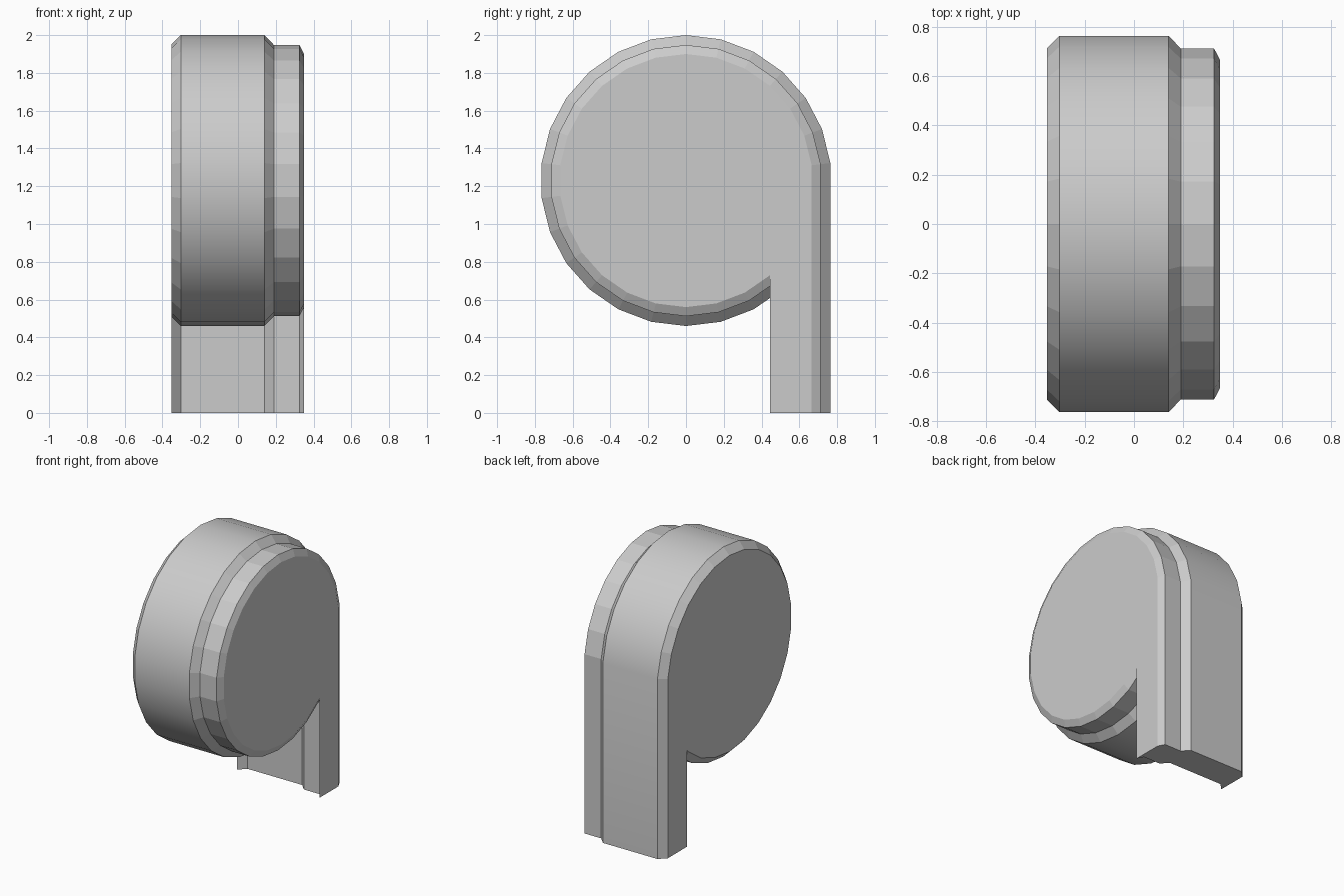
import bpy, bmesh
from math import sin, cos, pi

if "Cube" in bpy.data.objects:
    bpy.data.objects.remove(bpy.data.objects["Cube"])

SIDES, CENTER_Z, THICK = 26, 1.23, 0.22
STEP = 2 * pi / SIDES

# Cross-section across the width: (x, outer radius)
SECTION = [(-0.353, 0.72), (-0.303, 0.77), (0.14, 0.77),
           (0.19, 0.718), (0.325, 0.718), (0.35, 0.67)]


def outline(r):
    """Side outline (y, z): round head with a straight tail hanging down."""
    head = [(r * cos(STEP * (j + 0.5)), CENTER_Z + r * sin(STEP * (j + 0.5)))
            for j in range(24)]
    outer_y = head[0][0]
    inner_y = outer_y - THICK
    # where the round edge runs into the inner side of the tail
    (ya, za), (yb, zb) = head[22], head[23]
    t = max(0.002, (inner_y - ya) / (yb - ya))
    inner_y = ya + (yb - ya) * t
    notch = (inner_y, za + (zb - za) * t)
    return [(outer_y, 0)] + head[:23] + [notch, (inner_y, 0)]


bm = bmesh.new()
rings = [[bm.verts.new((x, y, z)) for y, z in outline(r)] for x, r in SECTION]

# Walls between neighbouring rings; the wide main band is smooth
for i, (a, b) in enumerate(zip(rings, rings[1:])):
    for k in range(len(a) - 1):
        f = bm.faces.new((a[k], a[k + 1], b[k + 1], b[k]))
        f.smooth = (i == 1 and k < len(a) - 2)

# Flat side caps and the tail's foot
bm.faces.new(rings[0])
bm.faces.new(rings[-1])
bm.faces.new([r[0] for r in rings] + [r[-1] for r in reversed(rings)])
bmesh.ops.recalc_face_normals(bm, faces=bm.faces[:])

mesh = bpy.data.meshes.new("round_head_with_tail")
bm.to_mesh(mesh)
bm.free()
obj = bpy.data.objects.new("round_head_with_tail", mesh)
bpy.context.collection.objects.link(obj)
